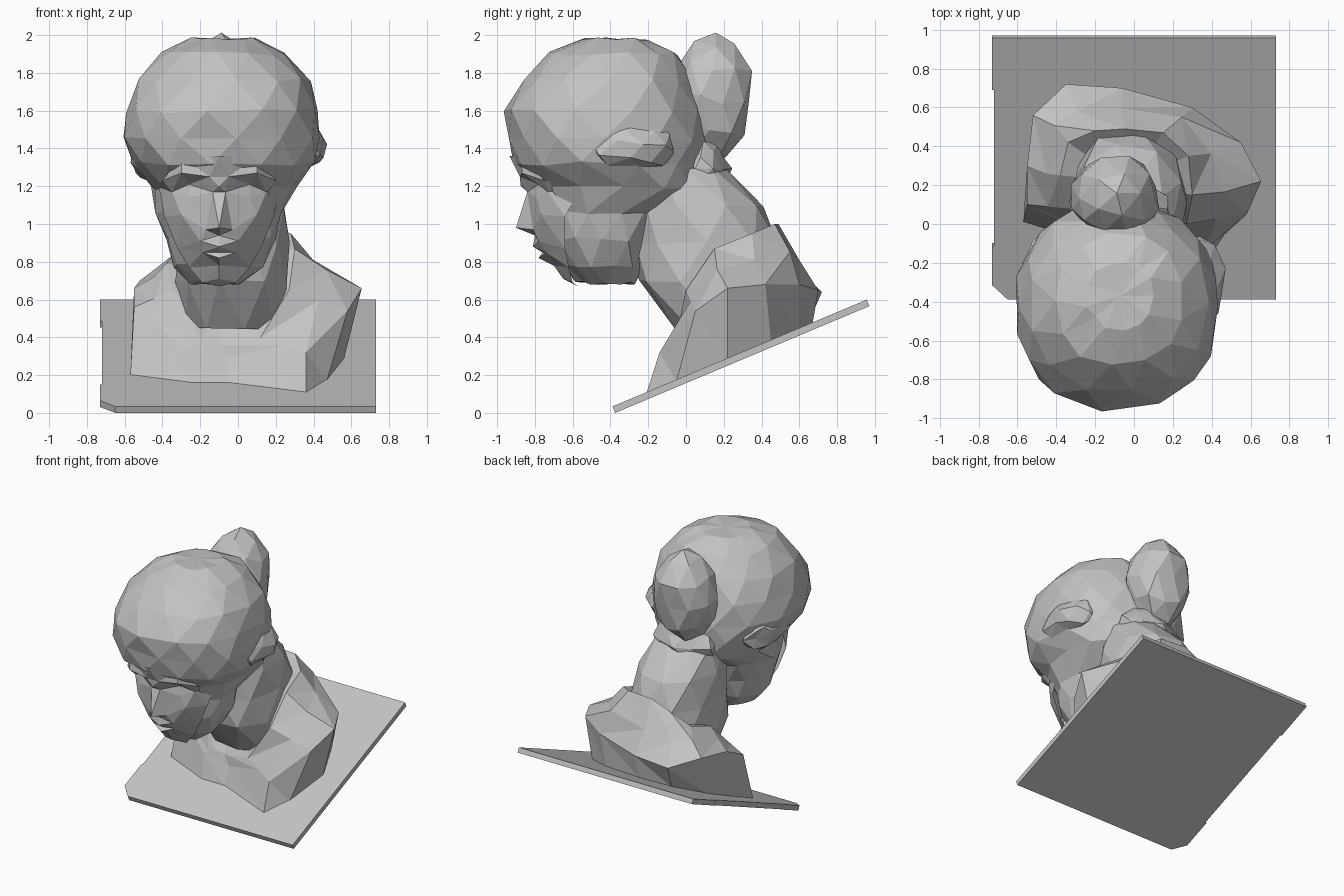
import bpy, bmesh, math, random
from mathutils import Vector, Matrix
from mathutils.geometry import delaunay_2d_cdt

random.seed(4)
cube = bpy.data.objects.get("Cube")
if cube:
    bpy.data.objects.remove(cube, do_unlink=True)

stone = bpy.data.materials.new("grey_stone")
stone.use_nodes = True
GREY = (0.55, 0.55, 0.55, 1)
stone.diffuse_color = GREY
stone.node_tree.nodes["Principled BSDF"].inputs["Base Color"].default_value = GREY


def finish(name, bm, recalc=True):
    """Turn a bmesh into a flat-shaded stone object."""
    if recalc:
        bmesh.ops.recalc_face_normals(bm, faces=bm.faces)
    mesh = bpy.data.meshes.new(name)
    bm.to_mesh(mesh)
    bm.free()
    mesh.materials.append(stone)
    obj = bpy.data.objects.new(name, mesh)
    bpy.context.scene.collection.objects.link(obj)
    return obj


def jitter(amount):
    return Vector([random.uniform(-amount, amount) for _ in range(3)])


def loft(name, rings, staggered=False):
    """Skin a stack of equal rings with triangles and close both ends."""
    bm = bmesh.new()
    rows = [[bm.verts.new(p) for p in ring] for ring in rings]
    count = len(rows[0])
    for level, (low, high) in enumerate(zip(rows, rows[1:])):
        for i in range(count):
            j = (i + 1) % count
            if staggered and level % 2:
                tris = (low[i], low[j], high[j]), (low[i], high[j], high[i])
            else:
                tris = (low[i], low[j], high[i]), (low[j], high[j], high[i])
            for tri in tris:
                bm.faces.new(tri)
    for row in (rows[0], rows[-1]):
        centre = sum((v.co for v in row), Vector()) / count
        tip = bm.verts.new(centre)
        for i in range(count):
            bm.faces.new((row[i], row[(i + 1) % count], tip))
    return finish(name, bm)


def oval_rings(sections, count, rough):
    """Sections are height, front, back, right, left; odd rings turn half a step."""
    rings = []
    for level, (z, front, back, right, left) in enumerate(sections):
        ring = []
        for i in range(count):
            angle = math.tau * (i + 0.5 * (level % 2)) / count
            c, s = math.cos(angle), math.sin(angle)
            x = math.copysign(abs(c) ** 0.88, c) * (left - right) / 2
            y = math.copysign(abs(s) ** 0.88, s) * (back - front) / 2
            middle = Vector(((left + right) / 2, (front + back) / 2, z))
            ring.append(middle + Vector((x, y, 0)) + jitter(rough))
        rings.append(ring)
    return rings


def lump(name, centre, size, tilt=0, rough=0.02):
    """A faceted lump of hair."""
    bm = bmesh.new()
    bmesh.ops.create_icosphere(bm, subdivisions=2, radius=1)
    turn = Matrix.Rotation(tilt, 3, "X")
    for v in bm.verts:
        v.co = turn @ (v.co * Vector(size)) + Vector(centre) + jitter(rough)
    return finish(name, bm)


# Tilted square plate with one clipped corner and a shallow step in one edge
SIDE, THICK, TILT = 1.46, 0.037, math.atan(0.42)
half = SIDE / 2
outline = [(-half, 0.08), (0.08 - half, 0), (half, 0), (half, SIDE), (-half, SIDE),
           (-half, 1.17), (0.01 - half, 1.17), (0.01 - half, 0.3), (-half, 0.3)]
bm = bmesh.new()
base = bm.faces.new([bm.verts.new((x, y, 0)) for x, y in outline])
top = bmesh.ops.extrude_face_region(bm, geom=[base])["geom"]
bmesh.ops.translate(bm, vec=(0, 0, THICK),
                    verts=[g for g in top if isinstance(g, bmesh.types.BMVert)])
bm.transform(Matrix.Translation((0, -0.375, 0)) @ Matrix.Rotation(TILT, 4, "X"))
finish("tilted_plate", bm)

# Shoulders and chest: foot on the plate, shoulder line, neckline
foot = [(-0.05, -0.09), (0.36, -0.21), (0.47, -0.05), (0.56, 0.22), (0.47, 0.45),
        (0.25, 0.6), (-0.08, 0.67), (-0.33, 0.64), (-0.5, 0.45), (-0.55, 0.25),
        (-0.57, 0.01), (-0.24, -0.09)]
shoulder = [(-0.05, -0.04, 0.29), (0.36, -0.14, 0.32), (0.58, 0.05, 0.54),
            (0.655, 0.22, 0.66), (0.55, 0.42, 0.68), (0.3, 0.6, 0.68),
            (-0.06, 0.7, 0.65), (-0.35, 0.72, 0.64), (-0.52, 0.56, 0.7),
            (-0.55, 0.3, 0.66), (-0.55, 0.1, 0.56), (-0.26, -0.04, 0.33)]
neckline = [(-0.1, -0.02, 0.36), (0.12, -0.05, 0.4), (0.27, 0, 0.65),
            (0.3, 0.15, 0.87), (0.28, 0.35, 0.95), (0.15, 0.47, 1),
            (-0.05, 0.49, 1), (-0.2, 0.48, 0.94), (-0.34, 0.42, 0.84),
            (-0.38, 0.25, 0.79), (-0.34, 0.08, 0.65), (-0.19, -0.02, 0.38)]
slope = math.tan(TILT)
seat = [(x, y, 0.19 + slope * y) for x, y in foot]
# An extra uneven ring breaks up the back and shoulder slopes
middle = [(Vector(a) + Vector(b)) / 2 + (jitter(0.025) if a[1] > 0.1 else Vector())
          for a, b in zip(shoulder, neckline)]
loft("shoulders", [seat, shoulder, middle, neckline], staggered=True)

# Neck leaning forward into the head
neck = [(0.45, -0.06, 0.45, -0.3, 0.25), (0.7, -0.25, 0.47, -0.33, 0.28),
        (0.9, -0.27, 0.48, -0.32, 0.27), (1.1, -0.25, 0.42, -0.31, 0.25),
        (1.3, -0.2, 0.2, -0.28, 0.2)]
loft("neck", oval_rings(neck, 9, 0.008), staggered=True)

# Head and hair, from chin to crown
head = [(0.69, -0.58, -0.28, -0.24, 0.01), (0.78, -0.65, -0.22, -0.34, 0.13),
        (0.92, -0.71, -0.18, -0.39, 0.2), (1.06, -0.74, -0.12, -0.43, 0.23),
        (1.19, -0.77, 0.1, -0.46, 0.32), (1.32, -0.91, 0.12, -0.56, 0.41),
        (1.45, -0.95, 0.11, -0.61, 0.44), (1.6, -0.96, 0.09, -0.6, 0.43),
        (1.76, -0.87, 0.04, -0.53, 0.38), (1.9, -0.73, -0.05, -0.4, 0.26),
        (1.98, -0.54, -0.2, -0.24, 0.1)]
loft("head", oval_rings(head, 13, 0.012), staggered=True)

# Face: features on one half, mirrored, as distance from middle, depth, height
middle_line = [(-0.935, 1.36), (-0.875, 1.2), (-0.9, 0.98), (-0.8, 0.94), (-0.81, 0.88),
               (-0.76, 0.85), (-0.78, 0.82), (-0.7, 0.78), (-0.65, 0.71), (-0.57, 0.67)]
half_face = [(0.05, -0.88, 1.25), (0.2, -0.87, 1.27), (0.3, -0.75, 1.23),
             (0.035, -0.84, 1.17), (0.16, -0.78, 1.21), (0.16, -0.79, 1.14),
             (0.25, -0.73, 1.17), (0.2, -0.77, 1.05), (0.29, -0.64, 1.04),
             (0.07, -0.81, 0.97), (0.1, -0.78, 0.91), (0.09, -0.74, 0.85),
             (0.22, -0.64, 0.87), (0.16, -0.62, 0.77), (0.09, -0.6, 0.69),
             (0.32, -0.55, 1.2), (0.2, -0.86, 1.36)]
FACE_X = -0.1
points = [Vector((FACE_X, y, z)) for y, z in middle_line]
for sign in (-1, 1):
    points += [Vector((FACE_X + sign * x, y, z)) for x, y, z in half_face]
cdt = delaunay_2d_cdt([Vector((p.x, p.z)) for p in points], [], [], 0, 1e-5)
bm = bmesh.new()
verts = [bm.verts.new(points[source[0]]) for source in cdt[3]]
for tri in cdt[2]:
    bm.faces.new([verts[i] for i in tri])
finish("face", bm, recalc=False)

# Hair knot behind the crown, nape and rolls over the ears
lump("hair_knot", (-0.09, 0.13, 1.66), (0.23, 0.22, 0.34), tilt=-0.1)
lump("nape_hair", (-0.06, 0.08, 1.3), (0.24, 0.15, 0.14))
lump("left_hair_roll", (0.34, -0.3, 1.43), (0.12, 0.26, 0.14), tilt=-0.15, rough=0.025)
lump("right_hair_roll", (-0.47, -0.3, 1.38), (0.11, 0.26, 0.14), tilt=-0.15, rough=0.025)
